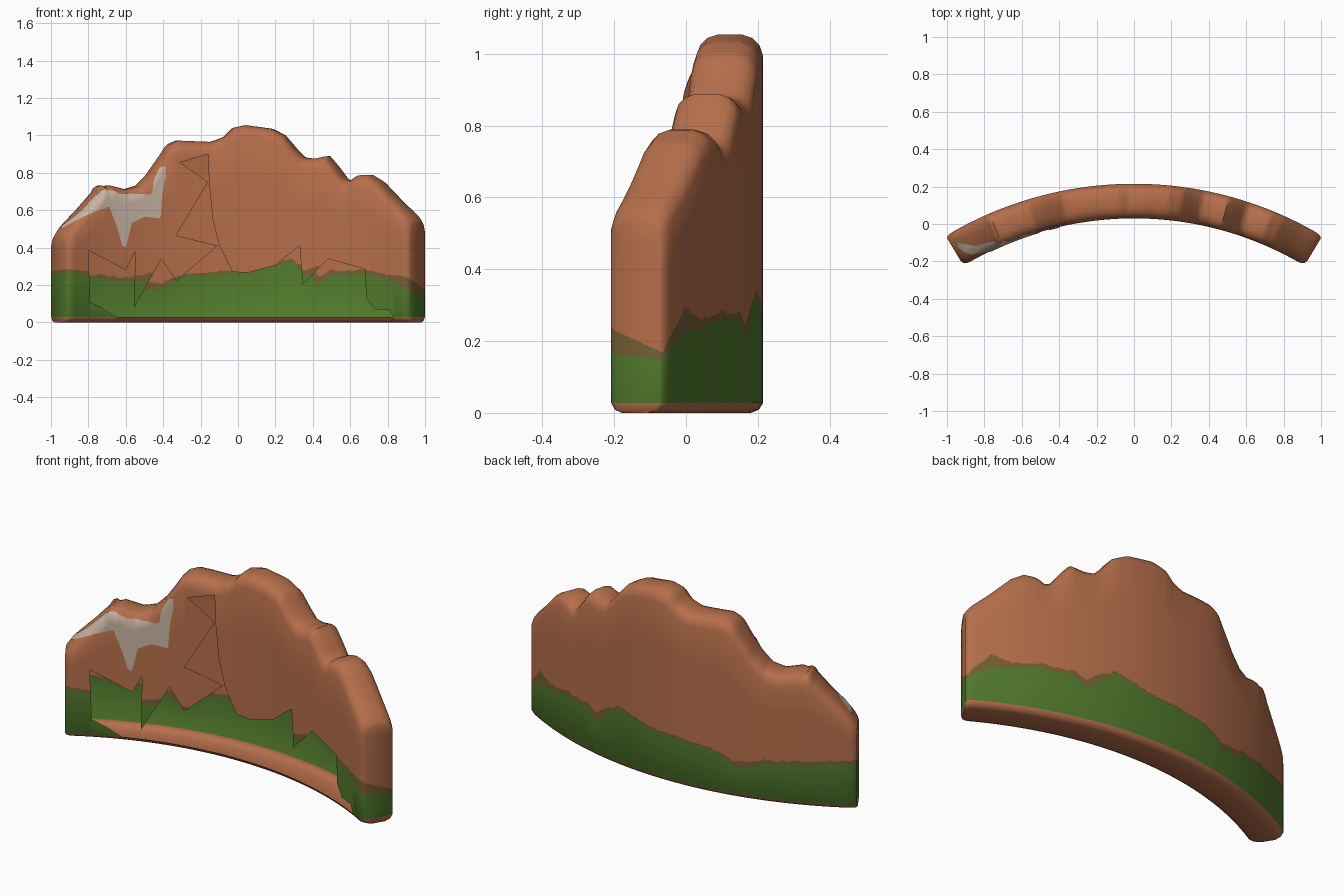
import bpy, bmesh, math, random
from mathutils import Vector
from mathutils.bvhtree import BVHTree

random.seed(4)
if "Cube" in bpy.data.objects:
    bpy.data.objects.remove(bpy.data.objects["Cube"])


def material(name, rgb):
    m = bpy.data.materials.new(name)
    m.use_nodes = True
    m.diffuse_color = (*rgb, 1)
    m.node_tree.nodes["Principled BSDF"].inputs["Base Color"].default_value = (*rgb, 1)
    return m


clay = material("terracotta", (0.468, 0.157, 0.07))
moss = material("moss green", (0.082, 0.192, 0.025))
fringe = material("dull olive", (0.175, 0.114, 0.037))
plaster = material("pale plaster", (0.57, 0.45, 0.36))


def sample(points, x):
    """Linear interpolation through points sorted by their first value."""
    if x <= points[0][0]:
        return points[0][1]
    for (x0, z0), (x1, z1) in zip(points, points[1:]):
        if x <= x1:
            return z0 + (z1 - z0) * (x - x0) / (x1 - x0)
    return points[-1][1]


def inside(outline, x, z):
    """Even-odd test of a point against a closed outline."""
    result = False
    for (x0, z0), (x1, z1) in zip(outline, outline[1:] + outline[:1]):
        if (z0 > z) != (z1 > z) and x < x0 + (x1 - x0) * (z - z0) / (z1 - z0):
            result = not result
    return result


def make_object(name, bm, mats):
    mesh = bpy.data.meshes.new(name)
    bm.to_mesh(mesh)
    bm.free()
    obj = bpy.data.objects.new(name, mesh)
    bpy.context.collection.objects.link(obj)
    for m in mats:
        mesh.materials.append(m)
    bpy.ops.object.select_all(action='DESELECT')
    obj.select_set(True)
    bpy.context.view_layer.objects.active = obj
    bpy.ops.object.shade_smooth_by_angle(angle=math.radians(50))


# Plan arc of the wall
OUTER, INNER, CENTRE_Y = 1.956, 1.771, -1.741
END = math.asin(1 / 1.943)

# Broken skyline and the moss lines on both faces
skyline = [(-.985, .48), (-.94, .535), (-.86, .62), (-.79, .70), (-.77, .738),
           (-.75, .722), (-.72, .732), (-.63, .71), (-.56, .73), (-.5, .79),
           (-.43, .89), (-.39, .95), (-.34, .972), (-.15, .965), (-.08, .99),
           (-.03, 1.04), (.04, 1.055), (.19, 1.035), (.26, 1.0), (.32, .93),
           (.37, .88), (.43, .875), (.5, .89), (.54, .845), (.6, .765),
           (.63, .757), (.67, .785), (.73, .79), (.79, .755), (.89, .65),
           (.985, .56)]
moss_front = [(-.9, .27), (-.8, .25), (-.6, .22), (.65, .26), (.75, .25),
              (.85, .21), (.9, .165)]
moss_back = [(-1, .26), (-.8, .24), (-.57, .22), (-.5, .18), (-.42, .175),
             (-.3, .24), (-.05, .265), (.05, .265), (.15, .29), (.28, .33),
             (.37, .26), (.43, .2), (.5, .25), (.66, .26), (.9, .22), (1, .15)]
fringe_width = [(-1, .015), (-.6, .015), (-.48, .035), (-.3, .01), (.3, .01),
                (.42, .045), (.55, .015), (.8, .02), (.9, .07), (1, .02)]


def column(bm, theta, side, inset):
    """One vertical row of points on the front (side 1) or back (side -1) face."""
    radius = INNER if side > 0 else OUTER
    x = radius * math.sin(theta)
    top = sample(skyline, .985 * OUTER * math.sin(theta)) - inset * .5
    line = sample(moss_front if side > 0 else moss_back, x) + random.uniform(-.005, .005)
    edge = line + sample(fringe_width, x) + random.uniform(0, .006)
    rows = [(.035, 0), (.012, .009), (0, .028), (0, line), (0, edge)]
    rows += [(0, edge + (top - .06 - edge) * t) for t in (.33, .67, 1)]
    rows += [(.01, top - .03), (.03, top - .01), (.06, top)]
    verts = []
    for back_off, z in rows:
        r = radius + side * (back_off + inset * (1 if side > 0 else .5))
        verts.append(bm.verts.new((r * math.sin(theta), CENTRE_Y + r * math.cos(theta), z)))
    return verts


# Wall: stations swept along the arc, drawn in at both ends
steps = 130
stations = [(END, .03), (END - .004, .012), (END - .013, .003)]
stations = ([(-t, i) for t, i in stations]
            + [((END - .022) * (2 * k / steps - 1), 0) for k in range(steps + 1)]
            + stations[::-1])
bm = bmesh.new()
columns = [(column(bm, t, 1, i), column(bm, t, -1, i)) for t, i in stations]
row_colour = {2: 1, 3: 2}
n = len(columns[0][0])


def strip(a, b):
    """Quads between two vertical rows, coloured by row."""
    for j in range(n - 1):
        f = bm.faces.new((a[j], b[j], b[j + 1], a[j + 1]))
        f.material_index = row_colour.get(j, 0)


for (fa, ba), (fb, bb) in zip(columns, columns[1:]):
    strip(fa, fb)
    strip(bb, ba)
    for j in (0, -1):
        bm.faces.new((fa[j], fb[j], bb[j], ba[j]))
strip(*columns[0][::-1])
strip(*columns[-1])
bmesh.ops.recalc_face_normals(bm, faces=bm.faces)
tree = BVHTree.FromBMesh(bm)

# Jagged opening broken through the front skin, showing the hollow inside
opening = [(-.65, .028), (-.73, .08), (-.79, .11), (-.8, .385), (-.6, .28),
           (-.55, .38), (-.555, .08), (-.41, .34), (-.33, .22), (-.11, .41),
           (-.33, .465), (-.16, .75), (-.31, .855), (-.16, .9), (-.155, .75),
           (-.135, .55), (-.1, .41), (-.03, .27), (.05, .265), (.2, .305),
           (.33, .41), (.345, .2), (.48, .34), (.68, .285), (.685, .13),
           (.73, .07), (.81, .07), (.83, .028)]


def front_faces():
    found = []
    for f in bm.faces:
        c = f.calc_center_median()
        if math.hypot(c.x, c.y - CENTRE_Y) < INNER + .004:
            found.append(f)
    return found


for (x0, z0), (x1, z1) in zip(opening, opening[1:]):
    cut = set()
    for f in front_faces():
        xs = [v.co.x for v in f.verts]
        zs = [v.co.z for v in f.verts]
        if (max(xs) >= min(x0, x1) and min(xs) <= max(x0, x1)
                and max(zs) >= min(z0, z1) and min(zs) <= max(z0, z1)):
            cut.update([f, *f.edges, *f.verts])
    bmesh.ops.bisect_plane(bm, geom=list(cut), dist=1e-5, plane_co=(x0, 0, z0),
                           plane_no=Vector((z1 - z0, 0, x0 - x1)).normalized())
broken = []
for f in front_faces():
    c = f.calc_center_median()
    if inside(opening, c.x, c.z):
        broken.append(f)
bmesh.ops.delete(bm, geom=broken, context='FACES')
make_object("curved_wall", bm, [clay, moss, fringe])

# Bare plaster patch laid on the front face
patch_low = [(-.94, .5), (-.85, .55), (-.77, .59), (-.69, .62), (-.645, .5),
             (-.62, .41), (-.6, .4), (-.57, .53), (-.5, .565), (-.415, .555),
             (-.405, .7), (-.385, .79)]
patch_high = [(-.94, .515), (-.85, .585), (-.79, .645), (-.74, .695), (-.71, .71),
              (-.66, .7), (-.63, .685), (-.46, .685), (-.455, .745), (-.42, .825),
              (-.385, .835)]
bm = bmesh.new()
previous = None
cols, rows = 75, 10
for k in range(cols + 1):
    x = -.94 + .555 * k / cols
    low, high = sample(patch_low, x), sample(patch_high, x)
    current = []
    for j in range(rows + 1):
        z = low + (high - low) * j / rows
        hit, normal, _, _ = tree.ray_cast(Vector((x, -2, z)), Vector((0, 1, 0)))
        current.append(bm.verts.new(hit + normal * .004) if hit else None)
    if previous:
        for j in range(rows):
            quad = (previous[j], current[j], current[j + 1], previous[j + 1])
            if all(quad):
                bm.faces.new(quad)
    previous = current
make_object("plaster_patch", bm, [plaster])
